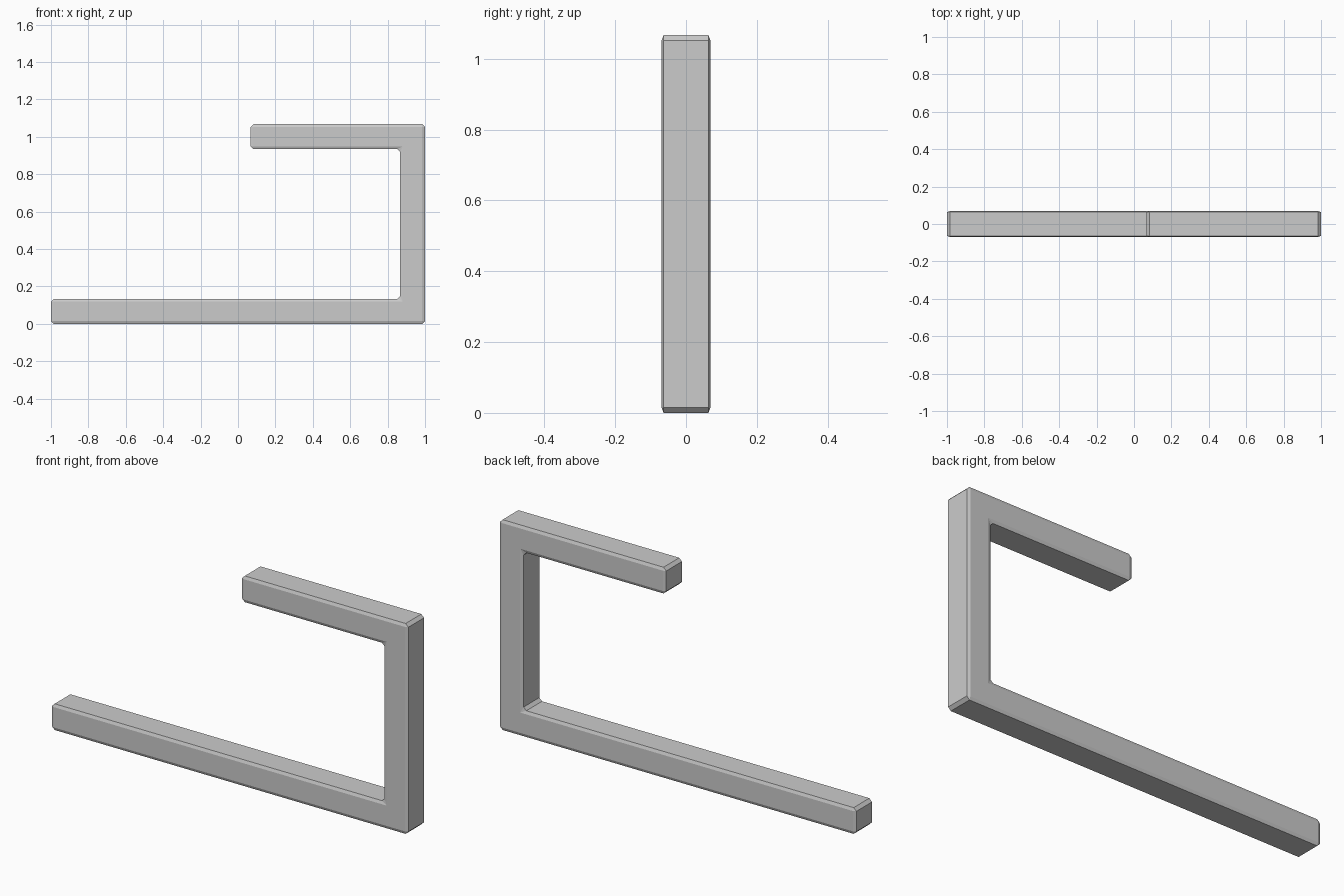
import bpy, bmesh

if "Cube" in bpy.data.objects:
    bpy.data.objects.remove(bpy.data.objects["Cube"])

# Hook-shaped outline of the bar (x, z)
T = 0.133
OUTLINE = [(-1, 0), (1, 0), (1, 1.067), (0.067, 1.067), (0.067, 1.067 - T),
           (1 - T, 1.067 - T), (1 - T, T), (-1, T)]
HALF_DEPTH = 0.069
CHAMFER = 0.015
DEPTH_SQUASH = 0.4   # chamfers are shallower along the depth

# Extrude the outline through the depth and chamfer every edge
bm = bmesh.new()
depth = HALF_DEPTH / DEPTH_SQUASH
face = bm.faces.new([bm.verts.new((x, -depth, z)) for x, z in OUTLINE])
ext = bmesh.ops.extrude_face_region(bm, geom=[face])
bmesh.ops.translate(bm, vec=(0, 2 * depth, 0),
                    verts=[g for g in ext["geom"] if isinstance(g, bmesh.types.BMVert)])
bmesh.ops.recalc_face_normals(bm, faces=bm.faces)
bmesh.ops.bevel(bm, geom=bm.edges[:], offset=CHAMFER, segments=1,
                profile=0.5, affect='EDGES')
bmesh.ops.scale(bm, vec=(1, DEPTH_SQUASH, 1), verts=bm.verts)
bmesh.ops.recalc_face_normals(bm, faces=bm.faces)

mesh = bpy.data.meshes.new("bent_bar")
bm.to_mesh(mesh)
bm.free()
bpy.context.collection.objects.link(bpy.data.objects.new("bent_bar", mesh))
